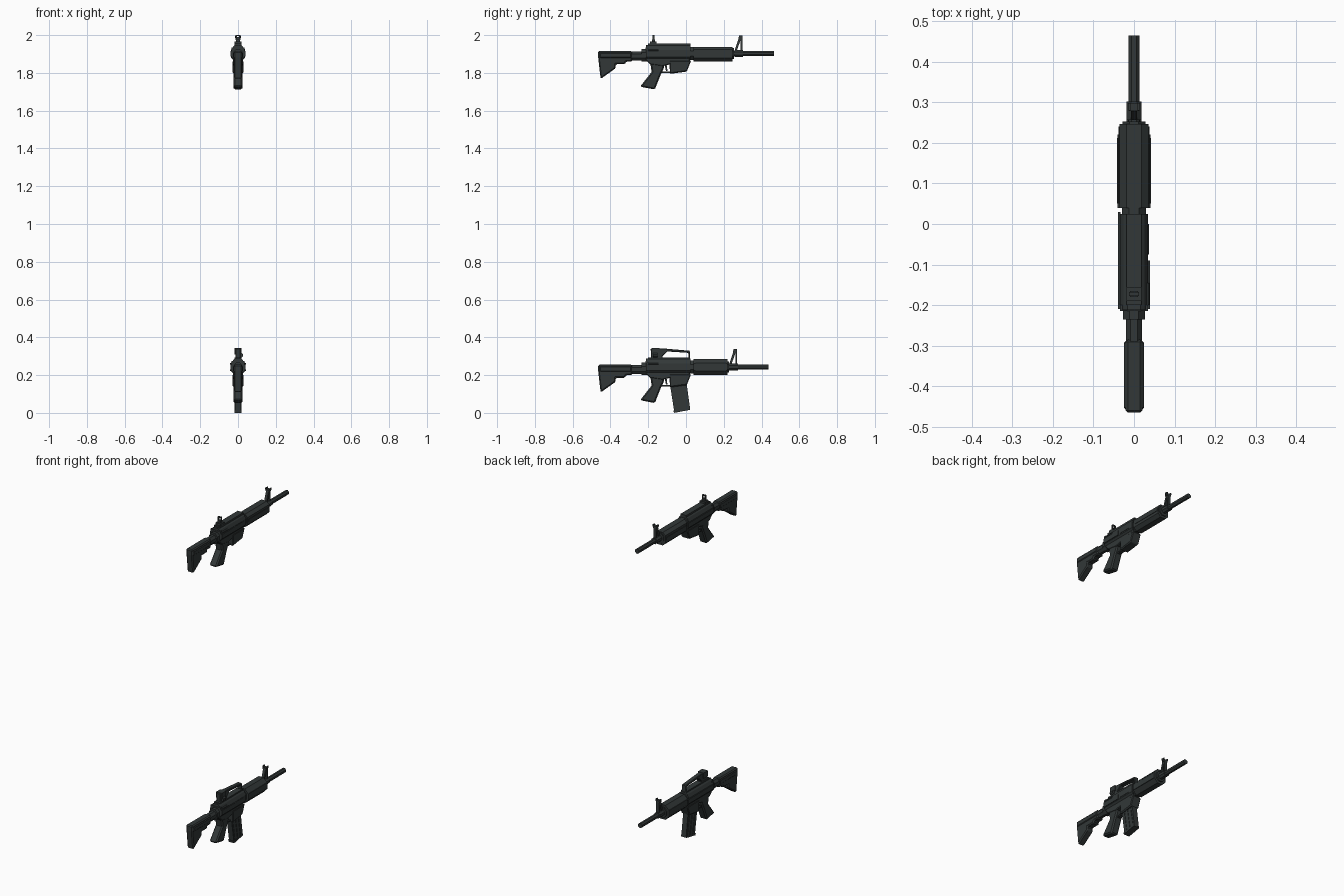
import bpy, bmesh, math
from mathutils import Vector

if "Cube" in bpy.data.objects:
    bpy.data.objects.remove(bpy.data.objects["Cube"])


def material(name, c):
    m = bpy.data.materials.new(name)
    m.diffuse_color = (*c, 1)
    m.use_nodes = True
    m.node_tree.nodes["Principled BSDF"].inputs["Base Color"].default_value = m.diffuse_color
    return m


GUNMETAL = material("dark gunmetal", (0.032, 0.039, 0.039))


def finish(name, bm, bevel=0.0):
    bmesh.ops.recalc_face_normals(bm, faces=bm.faces)
    me = bpy.data.meshes.new(name)
    bm.to_mesh(me)
    bm.free()
    ob = bpy.data.objects.new(name, me)
    bpy.context.collection.objects.link(ob)
    me.materials.append(GUNMETAL)
    if bevel:
        mod = ob.modifiers.new("chamfer", 'BEVEL')
        mod.width, mod.segments, mod.limit_method = bevel, 1, 'ANGLE'
        mod.angle_limit = math.radians(50)
    return ob


def plate(name, pts, half, dz=0, x=0, bevel=0.0):
    """Side outline in (y, z), extruded across x."""
    bm = bmesh.new()
    f = bm.faces.new([bm.verts.new((x - half, y, z + dz)) for y, z in pts])
    r = bmesh.ops.extrude_face_region(bm, geom=[f])
    bmesh.ops.translate(bm, vec=(2 * half, 0, 0),
                        verts=[v for v in r['geom'] if isinstance(v, bmesh.types.BMVert)])
    return finish(name, bm, bevel)


def box(name, y0, y1, z0, z1, half, dz=0, x=0, bevel=0.0):
    return plate(name, [(y0, z0), (y1, z0), (y1, z1), (y0, z1)], half, dz, x, bevel)


def tube(name, y0, y1, z, rx, rz, dz=0, sides=8, x=0):
    """Faceted rod along y; rx and rz are flat-to-centre sizes."""
    k = 1 / math.cos(math.pi / sides)
    bm = bmesh.new()
    rings = []
    for y in (y0, y1):
        rings.append([bm.verts.new((x + rx * k * math.cos(a), y, z + dz + rz * k * math.sin(a)))
                      for a in (2 * math.pi * (i + 0.5) / sides for i in range(sides))])
        bm.faces.new(rings[-1])
    for i in range(sides):
        j = (i + 1) % sides
        bm.faces.new((rings[0][i], rings[0][j], rings[1][j], rings[1][i]))
    return finish(name, bm)


def prism(name, y0, y1, section, dz):
    """Mirrored (x, z) half section extruded along y."""
    full = section + [(-x, z) for x, z in reversed(section)]
    bm = bmesh.new()
    f = bm.faces.new([bm.verts.new((x, y0, z + dz)) for x, z in full])
    r = bmesh.ops.extrude_face_region(bm, geom=[f])
    bmesh.ops.translate(bm, vec=(0, y1 - y0, 0),
                        verts=[v for v in r['geom'] if isinstance(v, bmesh.types.BMVert)])
    return finish(name, bm)


def common(p, dz, top, guard_end, sight_y, barrel_end):
    # shoulder stock and buffer tube
    plate(p + "stock", [(-.465, .255), (-.465, .222), (-.452, .108), (-.372, .165), (-.372, .186),
                        (-.322, .186), (-.318, .2), (-.285, .2), (-.285, .255)], .021, dz, bevel=.006)
    box(p + "stock_cheek", -.46, -.285, .215, .25, .025, dz, bevel=.008)
    tube(p + "buffer_tube", -.30, -.20, .23, .02, .024, dz)
    tube(p + "buffer_collar", -.235, -.205, .233, .027, .033, dz)
    # receiver
    prism(p + "upper_receiver", -.212, .025,
          [(.026, .215), (.035, .225), (.035, .262), (.026, .279), (.016, top)], dz)
    plate(p + "lower_receiver", [(-.212, .235), (-.212, .207), (-.19, .185), (-.125, .175), (-.085, .185),
                                 (-.085, .135), (.005, .147), (.02, .2), (.02, .235)], .026, dz, bevel=.004)
    box(p + "left_side_plate", -.21, .03, .228, .256, .003, dz, x=-.036)
    box(p + "ejection_cover", -.075, 0, .232, .256, .002, dz, x=.035)
    box(p + "right_rear_plate", -.21, -.09, .228, .256, .003, dz, x=.036)
    tube(p + "forward_assist", -.2, -.145, .262, .007, .007, dz, x=.031)
    box(p + "charging_handle", -.215, -.2, .263, .274, .034, dz)
    # magazine well, grip and trigger
    plate(p + "magazine_well", [(-.088, .205), (-.085, .137), (.005, .149), (.027, .205)], .028, dz, bevel=.004)
    plate(p + "grip", [(-.19, .2), (-.115, .195), (-.118, .163), (-.132, .135), (-.165, .052),
                       (-.243, .067), (-.182, .145)], .024, dz, bevel=.007)
    box(p + "trigger_guard", -.135, -.08, .14, .147, .01, dz)
    plate(p + "trigger", [(-.112, .18), (-.102, .18), (-.098, .15), (-.106, .15)], .005, dz)
    # front end
    tube(p + "handguard_ring", .018, .042, .243, .03, .034, dz)
    tube(p + "barrel", guard_end - .02, barrel_end, .243, .0135, .0135, dz)
    tube(p + "front_cap", guard_end, guard_end + .008, .243, .028, .03, dz)
    # front sight: sloped frame with an open triangle
    s = sight_y
    tube(p + "sight_base", s - .042, s + .004, .243, .018, .018, dz)
    plate(p + "sight_slope", [(s - .042, .255), (s - .03, .255), (s - .004, .328), (s - .018, .328)], .008, dz)
    box(p + "sight_upright", s - .009, s, .255, .33, .009, dz)
    box(p + "sight_top", s - .02, s, .318, .33, .012, dz)
    for side in (-1, 1):
        box(p + "sight_ear", s - .018, s, .326, .337, .003, dz, x=side * .012)


# ---- lower rifle: carry handle and magazine ----
common("lower_", 0, .288, .22, .27, .437)
tube("lower_handguard", .04, .22, .243, .041, .043)
for z in (.226, .26):
    box("lower_handguard_rib", .05, .212, z - .003, z + .003, .042)
# carry handle with legs
plate("carry_handle", [(-.185, .28), (-.187, .342), (-.13, .342), (.02, .329), (.022, .28), (.014, .28),
                       (.012, .318), (-.098, .325), (-.125, .3), (-.125, .28)], .014, bevel=.003)
box("handle_rear_sight", -.18, -.14, .31, .344, .019)
tube("sight_dial", -.175, -.15, .305, .012, .012, x=.014)
box("handle_foot", -.2, .022, .282, .294, .018)
# curved magazine with raised ribs
mag = [(-.085, .15), (-.062, .006), (.022, .02), (.004, .15)]
plate("magazine", mag, .016)
for k in range(3):
    y = -.076 + .027 * k
    plate("magazine_rib", [(y, .145), (y + .021, .012 + k * .004), (y + .036, .014 + k * .004),
                           (y + .015, .145)], .0185)
plate("magazine_floor", [(-.064, .0), (.022, .016), (.021, .027), (-.066, .012)], .019)

# ---- upper rifle: flat top with small peep sight ----
UP = 1.66
common("upper_", UP, .287, .245, .298, .465)
prism("upper_handguard", .04, .247,
      [(.018, .2), (.036, .218), (.036, .263), (.018, .278)], UP)
for side in (-1, 1):
    box("handguard_side_rail", .05, .24, .234, .25, .002, UP, x=side * .0365)
box("top_rail", -.2, .025, .284, .295, .019, UP)
# peep sight
box("peep_base", -.19, -.155, .292, .306, .018, UP)
box("peep_post", -.18, -.165, .3, .318, .01, UP)
for side in (-1, 1):
    box("peep_side", -.177, -.168, .315, .338, .003, UP, x=side * .009)
box("peep_top", -.177, -.168, .334, .34, .01, UP)
